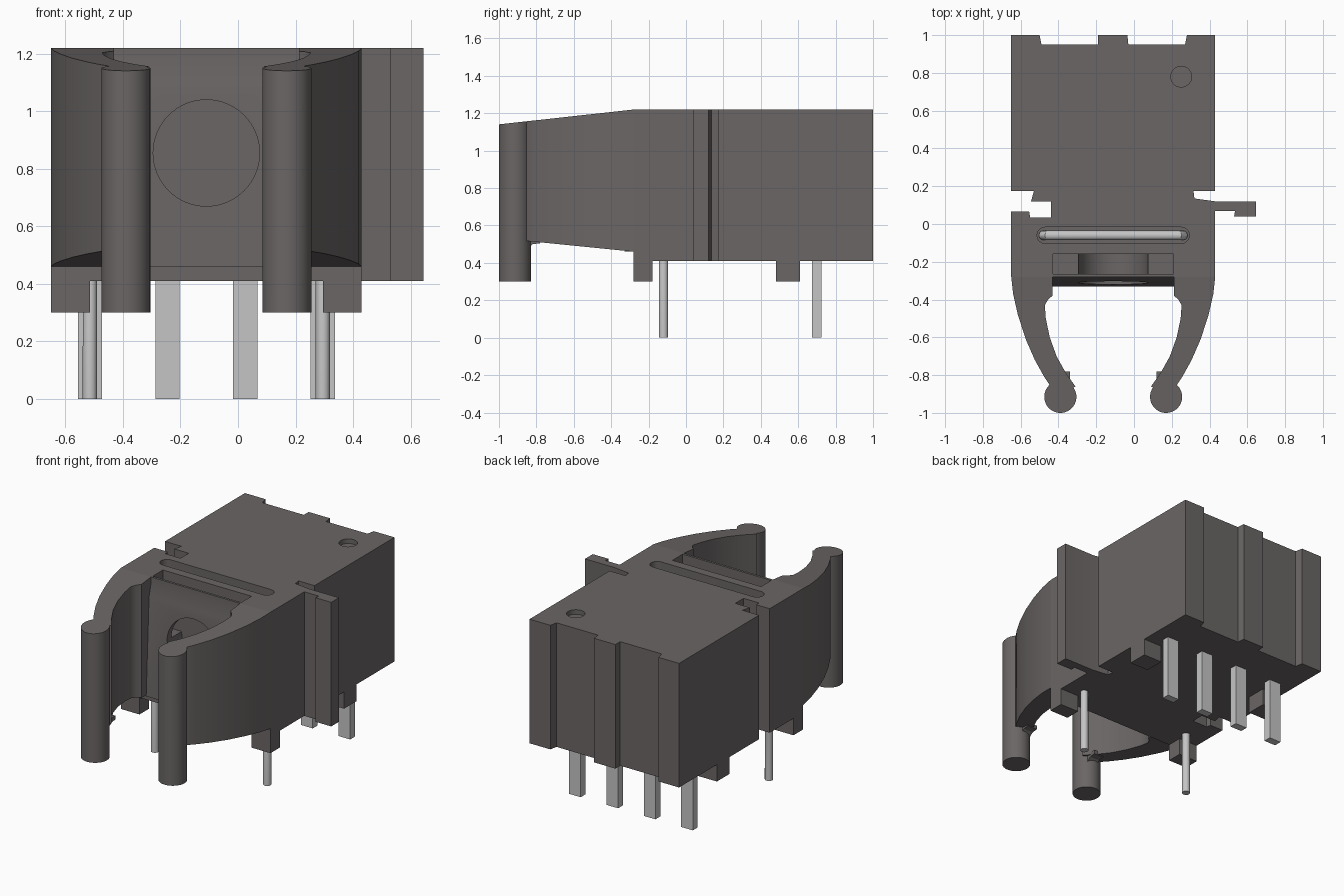
import bpy, bmesh, math
from mathutils import Vector

cube = bpy.data.objects.get("Cube")
if cube:
    bpy.data.objects.remove(cube, do_unlink=True)

CX = -0.11            # symmetry plane of the housing
BASE, TOP = 0.41, 1.22


def material(name, rgb):
    m = bpy.data.materials.new(name)
    m.use_nodes = True
    m.diffuse_color = (*rgb, 1)
    m.node_tree.nodes["Principled BSDF"].inputs["Base Color"].default_value = (*rgb, 1)
    return m


plastic = material("dark grey plastic", (0.145, 0.132, 0.13))
metal = material("light grey metal", (0.56, 0.56, 0.56))


def prism(name, pts, lo, hi, mat=plastic, axis="z"):
    """Extrude an outline; lo and hi are numbers or functions of y."""
    bm = bmesh.new()

    def ring(h):
        out = []
        for a, b in pts:
            t = h(b) if callable(h) else h
            out.append(bm.verts.new({"z": (a, b, t), "x": (t, a, b), "y": (a, t, b)}[axis]))
        return out

    low, high = ring(lo), ring(hi)
    bm.faces.new(low)
    bm.faces.new(high)
    n = len(pts)
    for i in range(n):
        j = (i + 1) % n
        bm.faces.new((low[i], low[j], high[j], high[i]))
    bmesh.ops.recalc_face_normals(bm, faces=bm.faces)
    mesh = bpy.data.meshes.new(name)
    bm.to_mesh(mesh)
    bm.free()
    ob = bpy.data.objects.new(name, mesh)
    bpy.context.collection.objects.link(ob)
    mesh.materials.append(mat)
    return ob


def rect(x0, x1, y0, y1):
    return [(x0, y0), (x1, y0), (x1, y1), (x0, y1)]


def circle(x, y, r, n=48):
    return [(x + r * math.cos(2 * math.pi * i / n), y + r * math.sin(2 * math.pi * i / n))
            for i in range(n)]


def smooth(ob):
    bpy.ops.object.select_all(action="DESELECT")
    bpy.context.view_layer.objects.active = ob
    ob.select_set(True)
    bpy.ops.object.shade_smooth_by_angle(angle=math.radians(35))


def combine(ob, other, operation):
    mod = ob.modifiers.new("cut", "BOOLEAN")
    mod.operation, mod.solver, mod.object = operation, "EXACT", other
    bpy.context.view_layer.objects.active = ob
    bpy.ops.object.modifier_apply(modifier=mod.name)
    bpy.data.objects.remove(other, do_unlink=True)


# Housing outline with rear notches, side slot and side tab
outline = [
    (-0.65, -0.28), (0.43, -0.28), (0.43, 0.07), (0.535, 0.07), (0.53, 0.04),
    (0.645, 0.04), (0.645, 0.12), (0.43, 0.12), (0.32, 0.135), (0.315, 0.175),
    (0.43, 0.175), (0.43, 1.0), (0.28, 1.0), (0.27, 0.95), (-0.03, 0.95), (-0.035, 1.0),
    (-0.19, 1.0), (-0.19, 0.95), (-0.49, 0.95), (-0.5, 1.0), (-0.65, 1.0),
    (-0.65, 0.175), (-0.53, 0.175), (-0.545, 0.12), (-0.44, 0.12), (-0.44, 0.035),
    (-0.55, 0.035), (-0.555, 0.065), (-0.65, 0.065)]
housing = prism("housing", outline, BASE, TOP)

# Leaning front wall with a bevelled top
wall = prism("front_wall", [(-0.2, 0.46), (-0.33, 0.46), (-0.3, 1.1), (-0.27, TOP), (-0.2, TOP)],
             CX - 0.325, CX + 0.325, axis="x")
combine(housing, wall, "UNION")

# Window hole, filter slot, wire groove and top dimple
combine(housing, prism("hole_cutter", circle(CX, 0.855, 0.185, 64), -0.5, -0.16, axis="y"),
        "DIFFERENCE")
combine(housing, prism("slot_cutter", rect(CX - 0.32, CX + 0.32, -0.265, -0.16), 0.855, 1.4),
        "DIFFERENCE")


def capsule(cx, cy, half, r, n=12):
    pts = []
    for s in (1, -1):
        for i in range(n + 1):
            a = -math.pi / 2 + math.pi * i / n
            pts.append((cx + s * (half + r * math.cos(a)), cy + s * r * math.sin(a)))
    return pts


combine(housing, prism("groove_cutter", capsule(CX, -0.06, 0.36, 0.043), 0.95, 1.4), "DIFFERENCE")
combine(housing, prism("dimple_cutter", circle(0.25, 0.78, 0.055), 1.19, 1.4), "DIFFERENCE")
smooth(housing)


# Gripping arms with rounded posts at the tips
def arm_top(y):
    return TOP + (y + 0.28) * 0.11


def arm_bottom(y):
    return 0.46 - (y + 0.28) * 0.1


arm = [(0.54, -0.28), (0.53, -0.37), (0.505, -0.48), (0.463, -0.61), (0.415, -0.72),
       (0.365, -0.81), (0.335, -0.855), (0.28, -0.9), (0.2, -0.86), (0.25, -0.79),
       (0.3, -0.7), (0.336, -0.6), (0.357, -0.5), (0.362, -0.43), (0.345, -0.4),
       (0.322, -0.38), (0.322, -0.28)]
for side, s in (("left", 1), ("right", -1)):
    smooth(prism(side + "_arm", [(CX + s * u, y) for u, y in arm], arm_bottom, arm_top))
    smooth(prism(side + "_arm_post", circle(CX + s * 0.28, -0.915, 0.085), 0.3, arm_top))
    # Curved web where the arm meets its post
    web = [(-0.78, 0.53), (-0.78, 0.505), (-0.82, 0.5), (-0.845, 0.48), (-0.9, 0.42), (-0.9, 0.53)]
    prism(side + "_post_web", web, CX + s * 0.23, CX + s * 0.3, axis="x")
    # Standoff feet
    for place, y0, y1 in (("front", -0.28, -0.18), ("back", 0.48, 0.61)):
        prism(f"{side}_{place}_foot", rect(CX + s * 0.405, CX + s * 0.54, y0, y1), 0.3, BASE + 0.02)

# Four flat contact pins at the back
for i in range(4):
    x = CX + (i - 1.5) * 0.27
    prism(f"contact_pin_{i + 1}", rect(x - 0.042, x + 0.042, 0.675, 0.725), 0, 0.5, metal)

# Bent round wire lying in the groove, with two legs
curve = bpy.data.curves.new("wire_staple", "CURVE")
curve.dimensions = "3D"
curve.bevel_depth = 0.025
curve.bevel_resolution = 4
curve.use_fill_caps = True
half = [(0.405, -0.12, 0), (0.405, -0.12, 0.75), (0.37, -0.06, 0.87), (0.37, -0.06, 0.96),
        (0.35, -0.06, 0.985)]
path = [(CX + u, y, z) for u, y, z in half] + [(CX - u, y, z) for u, y, z in reversed(half)]
spline = curve.splines.new("POLY")
spline.points.add(len(path) - 1)
for p, co in zip(spline.points, path):
    p.co = (*co, 1)
wire = bpy.data.objects.new("wire_staple", curve)
bpy.context.collection.objects.link(wire)
curve.materials.append(metal)
bpy.ops.object.select_all(action="DESELECT")
bpy.context.view_layer.objects.active = wire
wire.select_set(True)
bpy.ops.object.convert(target="MESH")
smooth(bpy.context.view_layer.objects.active)
